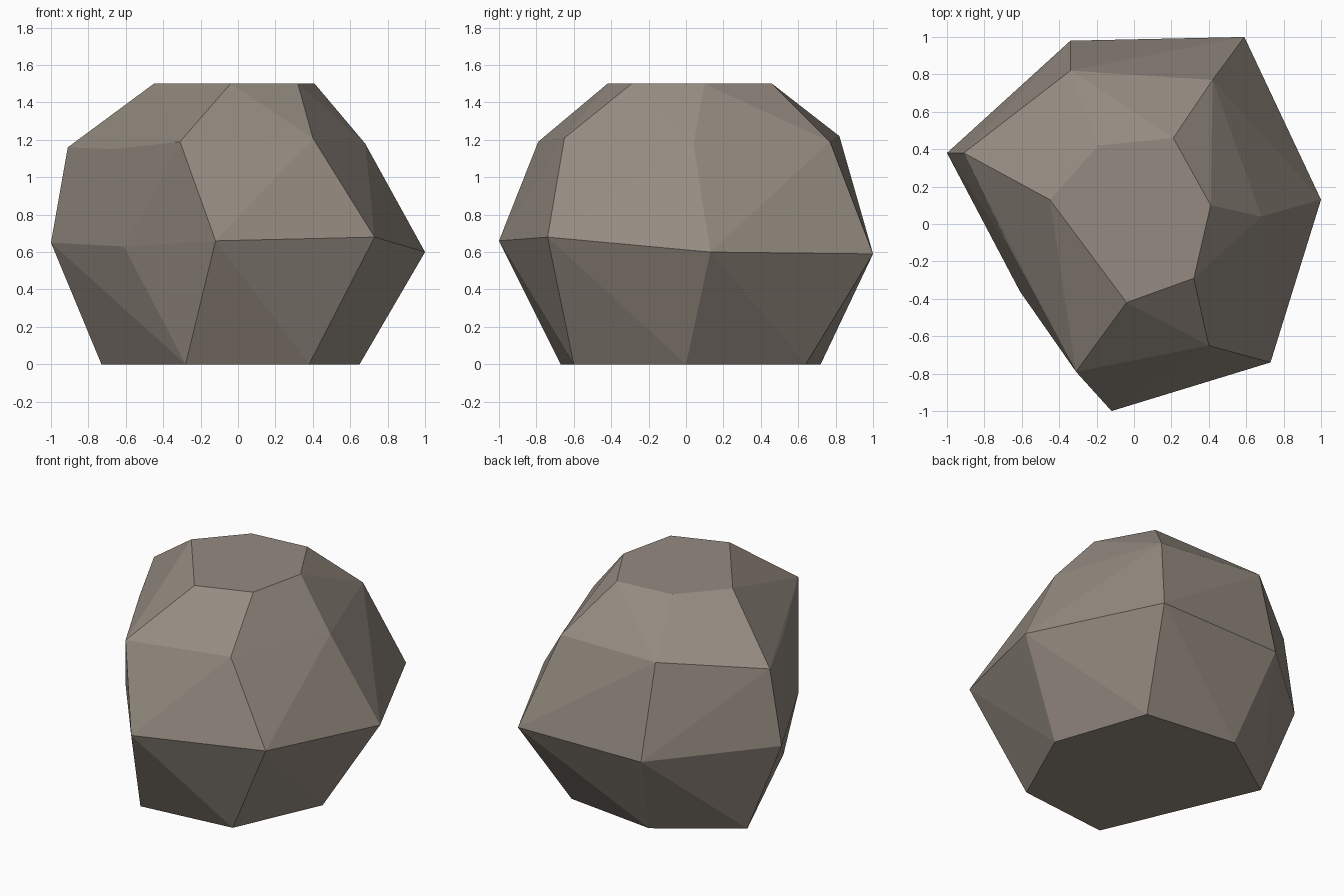
import bpy, bmesh

if "Cube" in bpy.data.objects:
    bpy.data.objects.remove(bpy.data.objects["Cube"])

# Boulder: four uneven rings of corners, wrapped in a faceted convex skin
base = [(0.65, 0), (0.43, 0.64), (-0.22, 0.72), (-0.73, 0.37), (-0.28, -0.67), (0.38, -0.60)]
belly = [(1, 0.13, 0.60), (0.59, 1, 0.59), (-0.34, 0.98, 0.59), (-1, 0.38, 0.65),
         (-0.61, -0.36, 0.63), (-0.12, -1, 0.66), (0.73, -0.74, 0.68)]
shoulder = [(0.68, 0.04, 1.18), (0.42, 0.77, 1.19), (-0.34, 0.82, 1.22), (-0.91, 0.38, 1.16),
            (-0.66, -0.14, 1.15), (-0.31, -0.79, 1.19), (0.40, -0.65, 1.21)]
crown = [(0.41, 0.10), (0.21, 0.46), (-0.19, 0.42), (-0.45, 0.13), (-0.04, -0.42), (0.32, -0.29)]

points = [(x, y, 0) for x, y in base] + belly + shoulder + [(x, y, 1.5) for x, y in crown]

bm = bmesh.new()
for p in points:
    bm.verts.new(p)
hull = bmesh.ops.convex_hull(bm, input=bm.verts[:])
# Drop corners that fall inside the skin, then merge the flat top and bottom
bmesh.ops.delete(bm, geom=[v for v in bm.verts if not v.link_faces], context='VERTS')
bmesh.ops.dissolve_limit(bm, angle_limit=0.01, verts=bm.verts[:], edges=bm.edges[:])
bmesh.ops.recalc_face_normals(bm, faces=bm.faces[:])

mesh = bpy.data.meshes.new("boulder")
bm.to_mesh(mesh)
bm.free()
boulder = bpy.data.objects.new("boulder", mesh)
bpy.context.collection.objects.link(boulder)

# Warm grey stone
stone = bpy.data.materials.new("warm grey stone")
stone.diffuse_color = (0.30, 0.26, 0.218, 1)
stone.use_nodes = True
stone.node_tree.nodes["Principled BSDF"].inputs["Base Color"].default_value = stone.diffuse_color
mesh.materials.append(stone)
